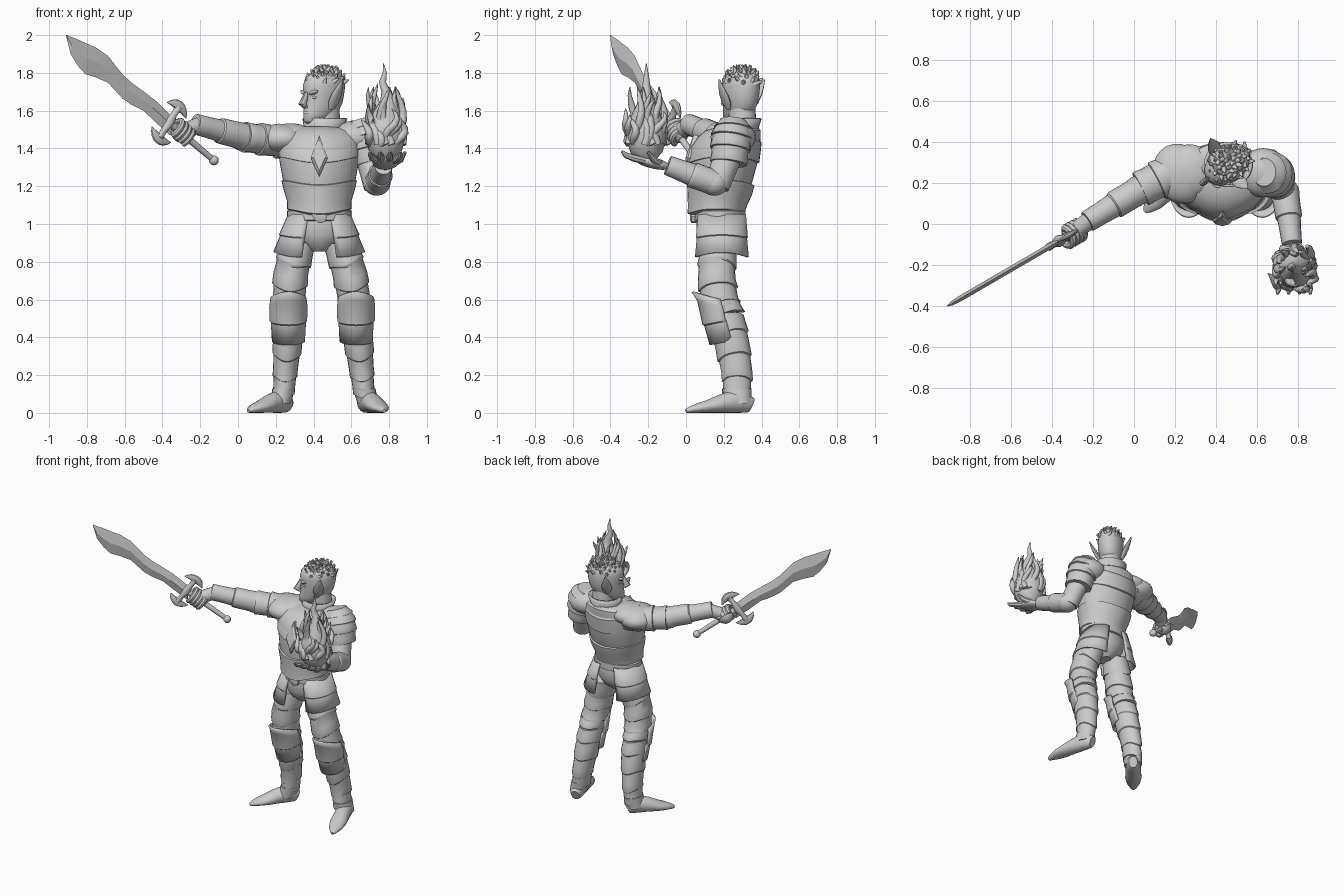
import bpy, bmesh, math, random
from mathutils import Vector, Matrix

if bpy.data.objects.get("Cube"):
    bpy.data.objects.remove(bpy.data.objects["Cube"])
random.seed(4)
X, Y, Z = Matrix.Identity(3)
FRONT, MID = -Y, .43
grey = bpy.data.materials.new("plain grey")
grey.use_nodes = True
grey.diffuse_color = (.6, .6, .6, 1)
grey.node_tree.nodes["Principled BSDF"].inputs["Base Color"].default_value = (.6, .6, .6, 1)


def finish(name, bm, solid=0, angle=35):
    bmesh.ops.recalc_face_normals(bm, faces=bm.faces)
    mesh = bpy.data.meshes.new(name)
    bm.to_mesh(mesh)
    bm.free()
    mesh.materials.append(grey)
    ob = bpy.data.objects.new(name, mesh)
    bpy.context.collection.objects.link(ob)
    bpy.ops.object.select_all(action='DESELECT')
    ob.select_set(True)
    bpy.context.view_layer.objects.active = ob
    bpy.ops.object.shade_smooth_by_angle(angle=math.radians(angle))
    if solid:
        mod = ob.modifiers.new("thickness", 'SOLIDIFY')
        mod.thickness, mod.offset = solid, 0


def skin(name, rings, closed=True, caps=True, **kw):
    """Bridge a list of equal point rows into one surface."""
    bm = bmesh.new()
    rows = [[bm.verts.new(p) for p in r] for r in rings]
    n = len(rows[0])
    for a, b in zip(rows, rows[1:]):
        for i in range(n if closed else n - 1):
            bm.faces.new((a[i], a[(i + 1) % n], b[(i + 1) % n], b[i]))
    if closed and caps:
        bm.faces.new(rows[0])
        bm.faces.new(rows[-1])
    finish(name, bm, **kw)


def sweep(name, path, ref=FRONT, sides=20, axis=None, dip=0, keel=0, **kw):
    """Path entries are x, y, z, radius along ref, radius across."""
    cs, rings = [Vector(p[:3]) for p in path], []
    for i, p in enumerate(path):
        t = axis or (cs[min(i + 1, len(cs) - 1)] - cs[max(i - 1, 0)]).normalized()
        u = (ref - t * ref.dot(t)).normalized()
        waves = [(math.cos(math.tau * k / sides), math.sin(math.tau * k / sides)) for k in range(sides)]
        rings.append([cs[i] + u * (p[3] * c + keel * max(0, c) ** 8) + t.cross(u) * p[-1] * s
                      + t * dip * abs(c) ** 3 for c, s in waves])
    skin(name, rings, **kw)


def limb(name, path, plates, flare=.1, **kw):
    """Overlapping flared plates that follow a path."""
    out = []
    for i in range(plates):
        for f, s in ((.02, 1 - flare / 2), (.5, 1), (.93, 1 + flare), (.98, 1 + flare * .8)):
            t = (i + f) / plates * (len(path) - 1)
            k = int(t)
            p = [a + (b - a) * (t - k) for a, b in zip(path[k], path[k + 1])]
            out.append(p[:3] + [r * s for r in p[3:]])
    sweep(name, out, **kw)


def ball(name, centre, size, rot=Matrix()):
    bm = bmesh.new()
    m = Matrix.Translation(centre) @ rot @ Matrix.Diagonal((*size, 1))
    bmesh.ops.create_uvsphere(bm, u_segments=24, v_segments=14, radius=1, matrix=m)
    finish(name, bm)


def shell(name, rows, facing, span, lift):
    """Open plate wrapped part way round; lift raises it by angle. Rows are x, y, z, rx, ry."""
    angs = [facing + math.radians(span * (k / 8 - 1)) for k in range(17)]
    skin(name, [[(x + rx * math.cos(a), y + ry * math.sin(a), z + lift(a, z)) for a in angs]
                for x, y, z, rx, ry in rows], closed=False, solid=.012)


# Torso armour
def trunk(name, rows, **kw):
    sweep(name, [(MID, *r) for r in rows], axis=Z, sides=40, **kw)

trunk("chest_plate", [(.18, 1.15, .14, .17), (.19, 1.22, .16, .19), (.205, 1.33, .175, .21),
      (.215, 1.41, .175, .22), (.235, 1.46, .16, .215), (.255, 1.495, .14, .185), (.28, 1.515, .1, .11)], keel=.012)
trunk("waist_plate", [(.17, 1.07, .12, .155), (.165, 1.08, .145, .17), (.172, 1.12, .15, .17),
      (.185, 1.18, .165, .188), (.19, 1.23, .172, .2), (.19, 1.235, .15, .18)], keel=.012, dip=-.025)
trunk("breast_plate", [(.205, 1.35, .17, .2), (.205, 1.355, .183, .215), (.215, 1.41, .18, .222),
      (.235, 1.46, .165, .217), (.25, 1.495, .13, .18)], dip=-.03, keel=.01)
kite = ((0, 1.47, .045), (-.045, 1.35, .016), (0, 1.25, .008), (.045, 1.35, .016))
skin("breast_ornament", [[(MID + x * s, y + d, 1.36 + (z - 1.36) * s) for x, z, y in kite]
                         for s, d in ((1, .02), (1, -.006), (.7, -.018))], angle=10)
sweep("collar", [(.45, .28, 1.48, .105, .12), (.455, .285, 1.505, .092, .1), (.46, .29, 1.56, .104, .112)],
      axis=Z, caps=False, solid=.014, sides=28)

# Hips, belt and hanging hip plates
trunk("pelvis", [(.18, 1.09, .11, .15), (.18, 1, .125, .16), (.18, .94, .12, .145),
      (.18, .89, .1, .1), (.18, .855, .06, .045)])
trunk("belt", [(.18, 1.015, .12, .16), (.18, 1.02, .135, .17), (.18, 1.07, .135, .17), (.18, 1.075, .12, .16)])
sweep("belt_buckle", [(MID, .06, 1.045, .036, .046), (MID, .03, 1.045, .036, .046), (MID, .022, 1.045, .022, .03)],
      ref=(X + Z).normalized(), axis=FRONT, sides=8)
for side, name in ((-1, "right"), (1, "left")):
    shell(name + "_hip_plate", [(MID + side * x, .19, z, rx, ry) for x, z, rx, ry in (
          (.07, 1.05, .09, .122), (.092, .945, .115, .132), (.092, .94, .11, .128), (.108, .85, .13, .137))],
          0 if side > 0 else math.pi, 98, lambda a, z: abs(math.sin(a)) ** 2 * (z - 1.05) * .13)

# Legs share a side profile and differ across; each entry: height, depth centre, radii
profile = ((.92, .18, .095, .085), (.75, .16, .1, .093), (.6, .175, .1, .085), (.52, .205, .1, .08),
           (.4, .237, .093, .08), (.22, .27, .08, .064), (.1, .27, .07, .054))
for name, xs, heel, toe in (
        ("right", (.33, .28, .27, .267, .265, .25, .242), Vector((.268, .31)), Vector((.055, .06))),
        ("left", (.53, .59, .615, .625, .635, .655, .668), Vector((.665, .345)), Vector((.775, 0)))):
    leg = [(x, y, z, a, b) for x, (z, y, a, b) in zip(xs, profile)]
    limb(name + "_thigh_plates", leg[:4], 4, .06, dip=.025)
    limb(name + "_shin_plates", leg[3:], 4, .06, dip=.025)
    kx = xs[3]
    ball(name + "_knee_joint", (kx, .185, .56), (.08, .095, .09))
    shell(name + "_knee_plate", [(kx, .17, .605, .09, .135), (kx, .185, .56, .096, .12), (kx, .2, .49, .094, .108),
          (kx, .205, .485, .088, .104), (kx, .235, .38, .082, .104)], -math.pi / 2, 95,
          lambda a, z: -math.sin(a) * (.035 if z > .55 else -.02))
    foot = [(*heel.lerp(toe, t), h, h, w) for t, h, w in (
            (0, .04, .03), (.06, .05, .043), (.25, .06, .053), (.45, .05, .054), (.65, .035, .057),
            (.82, .025, .046), (.95, .016, .024), (1, .01, .01))]
    sweep(name + "_shoe", foot, ref=Z)
    sweep(name + "_ankle_cuff", [(*heel.lerp(toe, .2), .05, .07, .055), (xs[6], .27, .13, .078, .06)], axis=Z)

# Raised right arm
limb("right_upper_arm", [(.3, .27, 1.43, .09, .1), (.15, .23, 1.445, .083, .095), (.03, .17, 1.46, .075, .082)],
     3, .08, ref=Z)
ball("right_elbow", (.02, .165, 1.46), (.07, .07, .072))
limb("right_forearm", [(.06, .185, 1.455, .078, .075), (-.1, .09, 1.495, .062, .062), (-.23, .01, 1.53, .05, .048)],
     2, .09, ref=Z)
tilt = Matrix.Rotation(.45, 4, 'Z')
ball("right_shoulder_plate", (.225, .245, 1.45), (.13, .15, .08), tilt)
ball("right_shoulder_cap", (.28, .26, 1.465), (.12, .13, .068), tilt)

# Left arm, bent forward with the palm up
limb("left_shoulder_plates", [(.635, .252, 1.55, .07, .06), (.655, .247, 1.49, .105, .105),
     (.675, .237, 1.42, .105, .105), (.7, .225, 1.32, .092, .083)], 4, .07)
ball("left_shoulder_cap", (.63, .25, 1.46), (.125, .12, .09))
sweep("left_upper_arm", [(.68, .24, 1.4, .075, .07), (.73, .16, 1.2, .07, .065)])
ball("left_elbow", (.735, .15, 1.215), (.072, .075, .065))
limb("left_forearm", [(.735, .16, 1.215, .072, .072), (.755, .03, 1.262, .063, .06), (.77, -.1, 1.312, .048, .045)],
     2, .08, ref=Z)
ball("left_palm", (.78, -.18, 1.325), (.068, .1, .03), Matrix.Rotation(-.25, 4, 'X'))
for s in (-1.5, -.5, .5, 1.5):
    sweep("left_finger", [(.78 + s * .03, -.22, 1.335, .019), (.78 + s * .045, -.28, 1.35, .019),
          (.78 + s * .052, -.32, 1.365, .015), (.78 + s * .053, -.34, 1.385, .007)], ref=Z, sides=8)
sweep("left_thumb", [(.82, -.14, 1.32, .02), (.86, -.17, 1.34, .018), (.885, -.2, 1.38, .008)], ref=Z, sides=8)

# Head, turned toward the sword
FWD = Vector((-.8, -.6, 0))
LEFT = Z.cross(FWD)
turn = Matrix((FWD, LEFT, Z)).transposed().to_4x4()


def head(f, s, z):
    return Vector((.455, .29, z)) + FWD * f + LEFT * s

sweep("neck", [(*head(-.02, 0, 1.46), .08, .075), (*head(-.01, 0, 1.62), .075, .068)], ref=FWD, axis=Z)
sweep("head", [(*head(f, 0, z), a, b) for f, z, a, b in (
      (.085, 1.535, .03, .028), (.06, 1.548, .068, .046), (.022, 1.59, .102, .068), (.005, 1.64, .112, .08),
      (0, 1.68, .116, .086), (0, 1.73, .123, .089), (-.005, 1.77, .115, .082), (-.01, 1.798, .085, .06),
      (-.01, 1.81, .03, .025))], ref=FWD, axis=Z, sides=28, angle=60)
sweep("nose", [(*head(f, 0, z), r, r * .7) for f, z, r in (
      (.112, 1.7, .014), (.13, 1.66, .02), (.143, 1.635, .024), (.12, 1.615, .018))], ref=FWD, axis=-Z, sides=10)
ball("lips", head(.112, 0, 1.588), (.014, .026, .011), turn)
ball("chin", head(.1, 0, 1.55), (.022, .026, .02), turn)
for s in (-1, 1):
    ball("brow", head(.098, s * .036, 1.695), (.02, .034, .012), turn @ Matrix.Rotation(s * .3, 4, 'X'))
    ball("eye", head(.092, s * .036, 1.67), (.014, .019, .009), turn)
    sweep("pointed_ear", [(*head(f, s * o, z), a, b) for f, o, z, a, b in (
          (.01, .072, 1.61, .015, .014), (.005, .092, 1.645, .034, .016), (0, .115, 1.69, .032, .014),
          (-.005, .135, 1.73, .018, .009), (-.01, .15, 1.765, .003, .003))], ref=FWD, sides=12)

# Spiky hair tufts over the crown
bm = bmesh.new()
for i in range(60):
    a, r = i * 2.4, math.sqrt((i + .5) / 60)
    base = head(-.012 + .11 * r * math.cos(a), .084 * r * math.sin(a), 1.82 - .075 * r ** 3)
    lean = (FWD * math.cos(a) + LEFT * math.sin(a)) * r * .8 + Z * .9
    lean += Vector([random.uniform(-.5, .5) for k in range(3)])
    bmesh.ops.create_cone(bm, segments=7, radius1=.022, radius2=.004, depth=.055, cap_ends=True,
                          matrix=Matrix.Translation(base) @ lean.to_track_quat('Z', 'Y').to_matrix().to_4x4())
finish("hair", bm, angle=60)

# Sword: everything lies on one line from tip to pommel
TIP, POMMEL = Vector((-.91, -.4, 2)), Vector((-.12, .06, 1.33))
AIM = (TIP - POMMEL).normalized()
UP = (Z - AIM * AIM.z).normalized()
FLAT = AIM.cross(UP)


def sword(t, up=0):
    return TIP.lerp(POMMEL, t) + UP * up

rows = []
for t, hi, lo in ((0, .002, -.002), (.03, .012, -.08), (.08, .03, -.11), (.13, .045, -.12), (.2, .068, -.09),
                  (.28, .078, -.064), (.38, .045, -.083), (.44, .042, -.075), (.52, .05, -.053),
                  (.6, .055, -.06), (.7, .045, -.065)):
    core, thick = sword(t) + Z * (hi + lo) / 2, FLAT * min(.014, t * .3 + .002)
    rows.append([sword(t) + Z * hi, core + thick, sword(t) + Z * lo, core - thick])
skin("sword_blade", rows, angle=15)
sweep("sword_grip", [(*sword(t), r) for t, r in ((.68, .022), (.75, .02), (.9, .017), (.97, .016))], ref=UP, sides=12)
ball("sword_pommel", sword(.99), (.026, .026, .026))
sweep("guard_bar", [(*sword(.69, h), r) for h, r in ((-.1, .02), (-.05, .017), (0, .03), (.05, .017), (.1, .02))],
      ref=AIM, sides=10)
for s in (-1, 1):
    sweep("guard_crescent", [(*(sword(.69, s * (.107 - .028 * q * q)) + AIM * q * .072), .026 * (1 - q * q) + .002,
          .012 * (1 - q * q) + .002) for q in [k / 4 - 1 for k in range(9)]], ref=UP, sides=10)

# Right fist closed on the grip
fist = sword(.77)
ball("right_fist", fist + Vector((.01, .01, 0)), (.062, .052, .056))
for i in range(4):
    c = fist + AIM * (i - 1.5) * .026
    curl = [(*(c + (UP * math.cos(a) - FLAT * math.sin(a)) * .047), .018) for a in [k * .5 - 1.2 for k in range(9)]]
    sweep("right_finger", curl, ref=AIM, sides=8)
sweep("right_wrist", [(-.2, .03, 1.525, .045), (*fist, .042)], ref=Z, sides=14)

# Flame resting on the left palm
FX, FY = .78, -.21
sweep("flame_body", [(FX + dx, FY, z, r) for dx, z, r in (
      (0, 1.34, .05), (0, 1.38, .085), (0, 1.45, .106), (0, 1.52, .1), (.005, 1.59, .072), (.015, 1.65, .042),
      (.005, 1.7, .026), (-.015, 1.75, .019), (-.003, 1.8, .011), (-.01, 1.85, .002))], axis=Z)
for i in range(24):
    top, tongue = 1.55 + .2 * random.random(), []
    reach = random.uniform(.105, .15) - (top - 1.55) * .3
    for t in [k / 7 for k in range(8)]:
        r = .085 + (reach - .085) * t + .014 * math.sin(t * 6 + i)
        b = i * 2.4 + .3 * math.sin(t * 5 + i)
        tongue.append((FX + r * math.cos(b), FY + r * math.sin(b), 1.42 + (top - 1.42) * t,
                       .026 * (1 - t) ** .8 * (.7 + t) + .002))
    sweep("flame_tongue", tongue, sides=8, angle=60)
